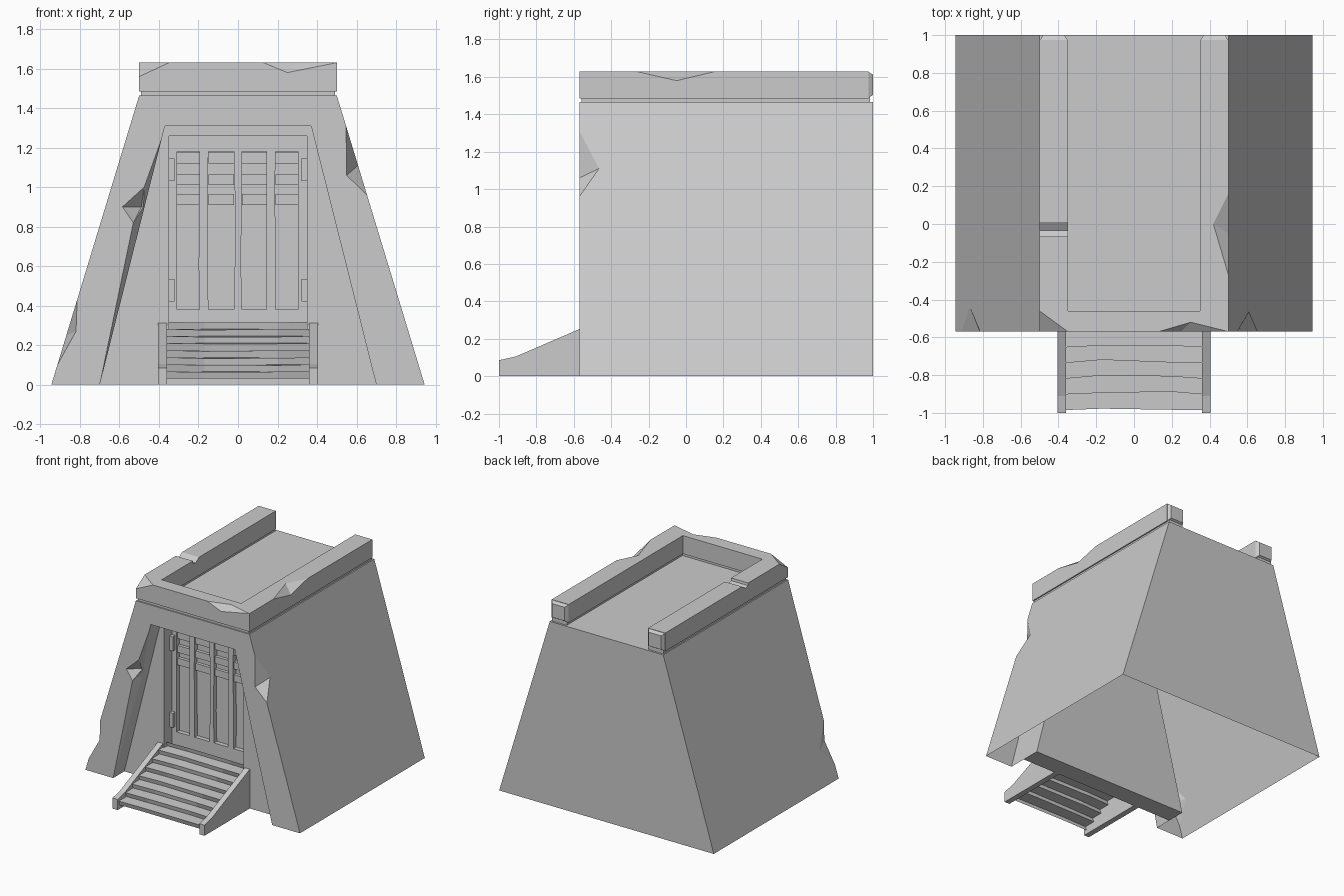
import bpy, bmesh, random
from mathutils import Vector

if "Cube" in bpy.data.objects:
    bpy.data.objects.remove(bpy.data.objects["Cube"])

random.seed(4)
F = -0.57  # front plane of the building


def make(name, bm):
    bmesh.ops.recalc_face_normals(bm, faces=bm.faces[:])
    me = bpy.data.meshes.new(name)
    bm.to_mesh(me)
    bm.free()
    ob = bpy.data.objects.new(name, me)
    bpy.context.collection.objects.link(ob)
    return ob


def prism(name, pts, a, b, axis='y'):
    """Extrude a profile: (x,z) along y, (y,z) along x, or (x,y) along z."""
    put = {'y': lambda p, t: (p[0], t, p[1]),
           'x': lambda p, t: (t, p[0], p[1]),
           'z': lambda p, t: (p[0], p[1], t)}[axis]
    bm = bmesh.new()
    lo = [bm.verts.new(put(p, a)) for p in pts]
    hi = [bm.verts.new(put(p, b)) for p in pts]
    bm.faces.new(lo)
    bm.faces.new(hi)
    n = len(pts)
    for i in range(n):
        bm.faces.new((lo[i], lo[(i + 1) % n], hi[(i + 1) % n], hi[i]))
    return make(name, bm)


def box(name, x0, x1, y0, y1, z0, z1):
    return prism(name, [(x0, z0), (x1, z0), (x1, z1), (x0, z1)], y0, y1)


def chip(pts, out):
    """Cutter: hull of the chip's points swept outwards."""
    bm = bmesh.new()
    for p in pts:
        bm.verts.new(p)
        bm.verts.new(Vector(p) + Vector(out))
    r = bmesh.ops.convex_hull(bm, input=bm.verts[:])
    loose = [v for v in bm.verts if not v.link_faces]
    bmesh.ops.delete(bm, geom=loose, context='VERTS')
    return make('chip_cutter', bm)


def cut(ob, cutter):
    cutter.hide_render = True
    m = ob.modifiers.new('cut', 'BOOLEAN')
    m.operation = 'DIFFERENCE'
    m.solver = 'EXACT'
    m.object = cutter
    bpy.context.view_layer.objects.active = ob
    bpy.ops.object.modifier_apply(modifier=m.name)
    bpy.data.objects.remove(cutter, do_unlink=True)


def side(z):
    return 0.945 - 0.445 * z / 1.465


# sloped building with a front recess
body = prism('building', [(-0.945, 0), (0.945, 0), (0.5, 1.465), (-0.5, 1.465)], F, 1.0)
cut(body, prism('recess', [(-0.7126, -0.05), (0.7126, -0.05), (0.37, 1.31), (-0.37, 1.31)], -0.7, -0.28))

# broken edges of the building
cut(body, chip([(side(1.31), F, 1.31), (side(0.96), F, 0.96), (0.55, F, 1.06),
                (side(1.11), -0.465, 1.11)], (0.1, -0.1, 0.03)))
cut(body, chip([(-side(0.43), F, 0.43), (-side(0.1), F, 0.1), (-0.82, F, 0.27),
                (-side(0.25), -0.44, 0.25)], (-0.1, -0.1, 0.03)))
cut(body, chip([(-0.385, F, 1.25), (-0.7, F, 0.0), (-0.53, F, 0.82), (-0.475, F, 1.0),
                (-0.483, -0.51, 0.86)], (0.06, -0.06, 0)))
cut(body, chip([(-0.475, F, 1.0), (-0.53, F, 0.82), (-0.585, F, 0.9),
                (-0.49, -0.50, 0.9)], (0.04, -0.08, 0)))

# open underside
bm = bmesh.new()
bm.from_mesh(body.data)
bmesh.ops.delete(bm, geom=[f for f in bm.faces if f.calc_center_median().z < 0.001],
                 context='FACES')
bm.to_mesh(body.data)
bm.free()

# wall around the door
wall = prism('door_wall', [(-0.7, 0), (0.7, 0), (0.37, 1.31), (-0.37, 1.31)], -0.43, -0.28)
cut(wall, box('pocket', -0.35, 0.35, -0.5, -0.295, 0.04, 1.26))

# door: rails, stiles, worn edges, slats and hinges
box('door_top_rail', -0.35, 0.35, -0.33, -0.29, 1.18, 1.26)
box('door_bottom_rail', -0.35, 0.35, -0.33, -0.29, 0.04, 0.38)
for l, r in [(-0.35, -0.31), (-0.195, -0.15), (-0.02, 0.02), (0.145, 0.19), (0.305, 0.35)]:
    j = [random.uniform(-0.006, 0.006) if abs(l) < 0.3 and r < 0.3 else 0 for _ in range(4)]
    prism('door_stile', [(l, 0.38), (r, 0.38), (r + j[0], 0.62), (r + j[1], 0.95), (r, 1.18),
                         (l, 1.18), (l + j[2], 0.9), (l + j[3], 0.6)], -0.33, -0.29)
for l, r in [(-0.31, -0.195), (-0.15, -0.02), (0.02, 0.145), (0.19, 0.305)]:
    for z in (0.91, 1.01, 1.12):
        box('door_slat', l, r, -0.32, -0.29, z, z + 0.055)
for s in (-1, 1):
    for z in (0.42, 1.03):
        a, b = sorted((s * 0.35, s * 0.322))
        box('hinge', a, b, -0.36, -0.32, z, z + 0.115)

# roof rim: inset joint and U-shaped parapet
def u_shape(o, i, f0, f1, back):
    return [(-o, f0), (o, f0), (o, back), (i, back), (i, f1), (-i, f1), (-i, back), (-o, back)]


prism('rim_joint', u_shape(0.49, 0.36, F + 0.01, -0.47, 0.985), 1.46, 1.495, 'z')
rim = prism('roof_rim', u_shape(0.5, 0.35, F, -0.46, 0.975), 1.485, 1.63, 'z')
for s in (-1, 1):  # bevelled rear ends
    bm = bmesh.new()
    rings = []
    for y, d in ((0.97, 0.0), (1.0, 0.018)):
        rings.append([bm.verts.new((s * x, y, z)) for x, z in
                      [(0.35 + d, 1.485 + d), (0.5 - d, 1.485 + d), (0.5 - d, 1.63 - d), (0.35 + d, 1.63 - d)]])
    for i in range(4):
        k = (i + 1) % 4
        bm.faces.new((rings[0][i], rings[0][k], rings[1][k], rings[1][i]))
    bm.faces.new(rings[0])
    bm.faces.new(rings[1])
    make('rim_end', bm)

# broken edges of the rim
T = 1.63
cut(rim, chip([(0.5, -0.27, T), (0.5, 0.16, T), (0.42, 0.0, T), (0.5, -0.05, 1.58)], (0.1, 0, 0.1)))
cut(rim, chip([(0.13, F, T), (0.5, F, T), (0.3, -0.52, T), (0.25, F, 1.58)], (0, -0.1, 0.1)))
cut(rim, chip([(-0.5, F, T), (-0.5, -0.46, T), (-0.35, F, T), (-0.5, F, 1.56)], (-0.1, -0.1, 0.1)))
cut(rim, prism('crack', [(0.01, 1.65), (0.01, 1.63), (-0.035, 1.6), (-0.065, 1.61), (-0.07, 1.65)],
               -0.6, -0.345, 'x'))

# stair stringers
for s in (-1, 1):
    a, b = sorted((s * 0.36, s * 0.405))
    prism('stair_side', [(-1.0, 0), (-1.0, 0.085), (-0.91, 0.105), (-0.40, 0.325), (-0.40, 0)], a, b, 'x')

# worn steps as one folded sheet
bm = bmesh.new()
xs = (-0.365, -0.17, 0.2, 0.365)
rows = []
for i in range(8):
    y, z = -0.985 + 0.083 * i, 0.03 + 0.036 * i
    wear = [0, random.uniform(0.005, 0.02), random.uniform(0, 0.015), 0]
    rows.append([bm.verts.new((x, y + w * 0.5 + 0.012, z)) for x, w in zip(xs, wear)])
    rows.append([bm.verts.new((x, y + w, z + 0.036 - w * 0.3)) for x, w in zip(xs, wear)])
for p, q in zip(rows, rows[1:]):
    for k in range(3):
        bm.faces.new((p[k], p[k + 1], q[k + 1], q[k]))
make('stair_steps', bm)
